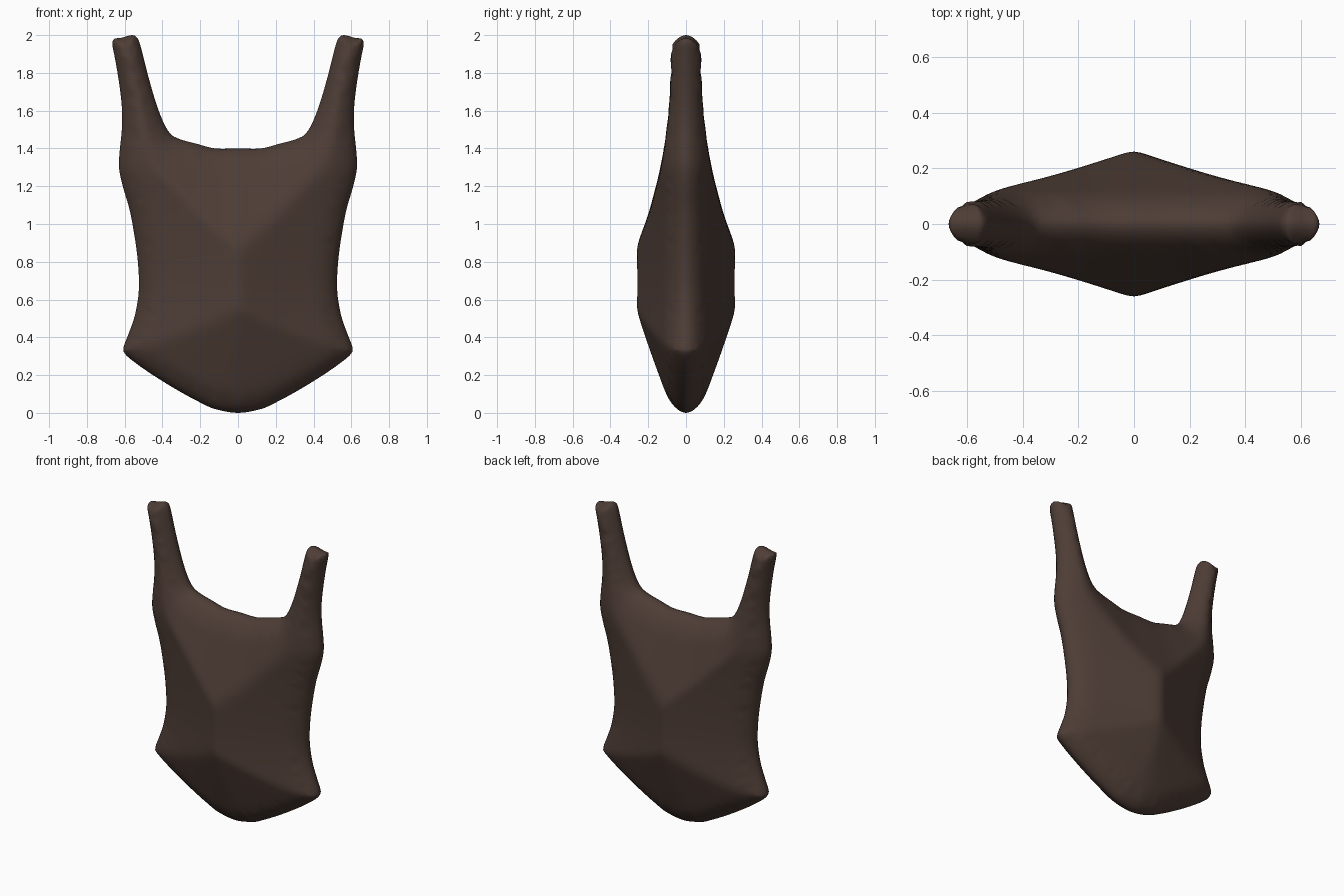
import bpy
import bmesh
import math
from mathutils import Vector
from mathutils.geometry import delaunay_2d_cdt
from mathutils.kdtree import KDTree

cube = bpy.data.objects.get("Cube")
if cube:
    bpy.data.objects.remove(cube, do_unlink=True)

# Half outline of the garment (x, z), from hem centre round the strap to neckline centre
HALF = [(0, 0), (.12, .02), (.2, .055), (.32, .12), (.45, .2), (.55, .27), (.6, .315),
        (.605, .35), (.575, .43), (.545, .52), (.525, .65), (.53, .8), (.55, .95),
        (.575, 1.08), (.61, 1.2), (.63, 1.3), (.625, 1.4), (.615, 1.5), (.615, 1.62),
        (.63, 1.75), (.65, 1.87), (.665, 1.95), (.655, 1.98), (.62, 1.985), (.56, 2),
        (.53, 1.98), (.51, 1.92), (.48, 1.8), (.44, 1.66), (.4, 1.55), (.36, 1.48),
        (.31, 1.45), (.22, 1.425), (.12, 1.4), (0, 1.4)]
SPACING = 0.025
RIM_WIDTH = 0.12
RIM_DEPTH = 0.07
SLOPE = 0.37


def closed_spline(points, steps):
    """Smooth closed curve through the points."""
    result = []
    count = len(points)
    for i in range(count):
        a, b, c, d = (points[(i + k) % count] for k in (-1, 0, 1, 2))
        for s in range(steps):
            t = s / steps
            result.append(b + t * ((c - a) + t * ((2 * a - 5 * b + 4 * c - d)
                                                  + t * (3 * b - a - 3 * c + d))) / 2)
    return result


def inside(p, loop):
    odd = False
    for a, b in zip(loop, loop[1:] + loop[:1]):
        if (a.y > p.y) != (b.y > p.y):
            if p.x < a.x + (p.y - a.y) * (b.x - a.x) / (b.y - a.y):
                odd = not odd
    return odd


def half_depth(d):
    """Rounded rim that runs into a gentle slope towards the middle."""
    t = min(d / RIM_WIDTH, 1)
    return RIM_DEPTH * math.sqrt(1 - (1 - t) ** 2) + SLOPE * d


right = [Vector(p) for p in HALF]
control = right + [Vector((-p.x, p.y)) for p in reversed(right[1:-1])]
outline = closed_spline(control, 4)
dense = closed_spline(control, 40)
tree = KDTree(len(dense))
for i, p in enumerate(dense):
    tree.insert((p.x, p.y, 0), i)
tree.balance()


def edge_distance(p):
    return tree.find((p.x, p.y, 0))[2]


# Rings that follow the rim, then an even grid for the middle
points = list(outline)
for offset in (.002, .008, .018, .032):
    for i, p in enumerate(outline):
        along = (outline[(i + 1) % len(outline)] - outline[i - 1]).normalized()
        q = p + Vector((-along.y, along.x)) * offset
        if edge_distance(q) > offset * .93 and inside(q, outline):
            points.append(q)
columns = int(.7 / SPACING)
for i in range(-columns, columns + 1):
    for j in range(int(2 / SPACING)):
        q = Vector((i * SPACING, j * SPACING))
        if inside(q, outline) and edge_distance(q) > .045:
            points.append(q)

rim = [(i, (i + 1) % len(outline)) for i in range(len(outline))]
flat, _, faces, *_ = delaunay_2d_cdt(points, rim, [], 1, 1e-5)

# Front panel, puffed out by distance from the rim
bm = bmesh.new()
verts = []
for p in flat:
    d = edge_distance(p)
    verts.append(bm.verts.new((p.x, -half_depth(d) if d > .0005 else 0, p.y)))
for f in faces:
    bm.faces.new([verts[i] for i in f])
bmesh.ops.delete(bm, geom=[v for v in bm.verts if not v.link_faces], context='VERTS')

# Soften the ridges
soft = [v for v in bm.verts if v.co.y < -.08]
for _ in range(3):
    bmesh.ops.smooth_vert(bm, verts=soft, factor=.5, use_axis_y=True)

# Back panel, mirrored and welded along the rim
bmesh.ops.mirror(bm, geom=bm.verts[:] + bm.edges[:] + bm.faces[:],
                 axis='Y', merge_dist=.0005)
bmesh.ops.recalc_face_normals(bm, faces=bm.faces)
mesh = bpy.data.meshes.new("bodice")
bm.to_mesh(mesh)
bm.free()
mesh.shade_smooth()
bodice = bpy.data.objects.new("bodice", mesh)
bpy.context.collection.objects.link(bodice)

# Dark brown cloth
cloth = bpy.data.materials.new("dark brown cloth")
cloth.use_nodes = True
colour = (.075, .046, .036, 1)
cloth.diffuse_color = colour
cloth.node_tree.nodes["Principled BSDF"].inputs["Base Color"].default_value = colour
mesh.materials.append(cloth)
